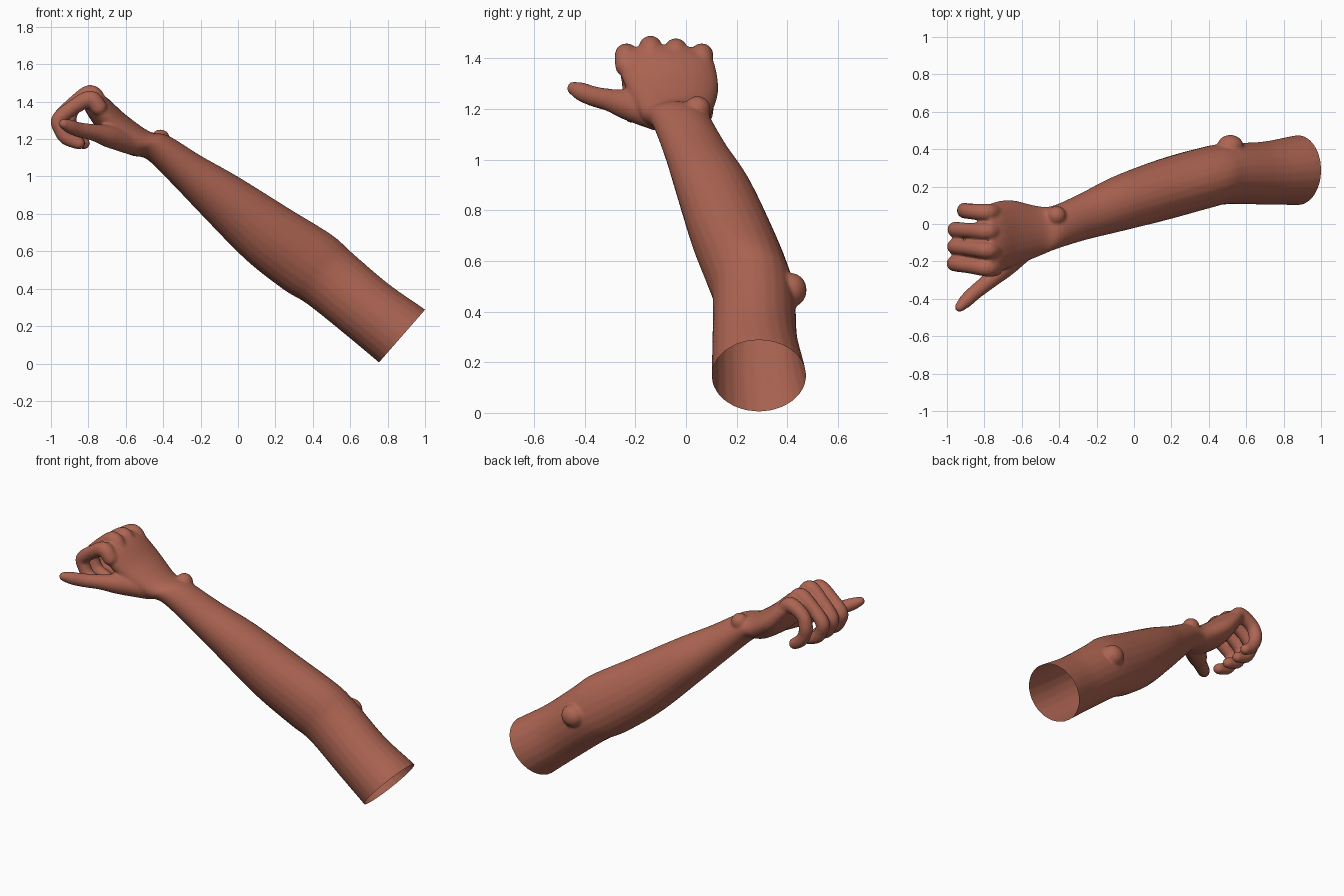
import bpy, bmesh, math
from mathutils import Vector

if "Cube" in bpy.data.objects:
    bpy.data.objects.remove(bpy.data.objects["Cube"])

bm = bmesh.new()


def smooth_rows(rows, steps=5):
    """Catmull-Rom interpolation of rows (x, y, z, radius_u, radius_v)."""
    out = []
    for i in range(len(rows) - 1):
        p = [rows[max(0, min(len(rows) - 1, i + k))] for k in (-1, 0, 1, 2)]
        for s in range(steps):
            t = s / steps
            out.append([0.5 * (2 * b + (c - a) * t + (2 * a - 5 * b + 4 * c - d) * t * t
                               + (3 * b - a - 3 * c + d) * t ** 3) for a, b, c, d in zip(*p)])
    return out + [list(rows[-1])]


def loft(rows, frame=None, ref=Vector((0, 1, 0)), sides=24):
    """Closed tube through the rows, with a fixed frame or one following the path."""
    rows = smooth_rows(rows)
    rings = []
    for i, (x, y, z, ru, rv) in enumerate(rows):
        if frame:
            u, v = frame
        else:
            t = (Vector(rows[min(i + 1, len(rows) - 1)][:3]) - Vector(rows[max(i - 1, 0)][:3])).normalized()
            v = (ref - t * ref.dot(t)).normalized()
            u = v.cross(t)
        rings.append([bm.verts.new(Vector((x, y, z)) + u * ru * math.cos(a) + v * rv * math.sin(a))
                      for a in (2 * math.pi * k / sides for k in range(sides))])
    for r0, r1 in zip(rings, rings[1:]):
        for k in range(sides):
            n = (k + 1) % sides
            bm.faces.new((r0[k], r0[n], r1[n], r1[k]))
    bm.faces.new(rings[0][::-1])
    bm.faces.new(rings[-1])


def ball(c, r, scale=(1, 1, 1)):
    vs = bmesh.ops.create_icosphere(bm, subdivisions=3, radius=r)["verts"]
    bmesh.ops.scale(bm, vec=scale, verts=vs)
    bmesh.ops.translate(bm, vec=c, verts=vs)


def digit(pts, ref):
    loft([(x, y, z, r, r) for x, y, z, r in pts], ref=ref)
    for p in (pts[0], pts[-1]):
        ball(p[:3], p[3])


# Upper arm, forearm, wrist and palm in one loft
axis = Vector((-0.753, 0, 0.658))
up = Vector((0.658, 0, 0.753))
side = Vector((0, 1, 0))
loft([
    (0.94, 0.288, 0.092, 0.188, 0.187), (0.877, 0.288, 0.147, 0.188, 0.187),
    (0.69, 0.272, 0.29, 0.178, 0.168), (0.49, 0.268, 0.455, 0.182, 0.163),
    (0.375, 0.245, 0.54, 0.195, 0.165), (0.16, 0.185, 0.69, 0.180, 0.165),
    (-0.09, 0.107, 0.89, 0.142, 0.150), (-0.27, 0.040, 1.03, 0.108, 0.127),
    (-0.43, -0.020, 1.155, 0.085, 0.118), (-0.525, -0.040, 1.178, 0.082, 0.138),
    (-0.655, -0.050, 1.268, 0.083, 0.178), (-0.745, -0.075, 1.365, 0.072, 0.192),
    (-0.795, -0.085, 1.418, 0.052, 0.175)], frame=(up, side))

# Elbow point and wrist bone
ball((0.515, 0.415, 0.485), 0.062, (1.15, 1, 1.1))
ball((-0.415, 0.045, 1.2), 0.052)

# Curled fingers: (knuckle y, bent y, knuckle top shift, length shift)
for ky, y, dz, dx in ((-0.235, -0.212, -0.03, -0.002), (-0.140, -0.121, 0.0, 0.0),
                      (-0.040, -0.030, -0.01, 0.002), (0.062, 0.072, -0.03, 0.05)):
    digit([(-0.745, ky, 1.40 + dz, 0.045), (-0.79, ky, 1.445 + dz, 0.046),
           (-0.88, (ky + y) / 2, 1.385 + dz / 2, 0.041), (-0.955 + dx, y, 1.305, 0.042),
           (-0.945 + dx, y, 1.25, 0.039), (-0.915 + dx, y, 1.205, 0.038),
           (-0.85 + dx / 2, y, 1.178, 0.034)], side)

# Thumb and its fleshy base
digit([(-0.56, -0.11, 1.175, 0.062), (-0.69, -0.225, 1.215, 0.060), (-0.77, -0.30, 1.235, 0.045),
       (-0.85, -0.365, 1.25, 0.040), (-0.90, -0.412, 1.268, 0.037), (-0.932, -0.444, 1.282, 0.027)],
      Vector((0, 0, 1)))

# Fuse the parts into one skin and soften the joins
bmesh.ops.recalc_face_normals(bm, faces=bm.faces)
mesh = bpy.data.meshes.new("arm")
bm.to_mesh(mesh)
bm.free()
arm = bpy.data.objects.new("arm", mesh)
bpy.context.collection.objects.link(arm)
bpy.context.view_layer.objects.active = arm
arm.select_set(True)
remesh = arm.modifiers.new("fuse", "REMESH")
remesh.mode = "VOXEL"
remesh.voxel_size = 0.008
soft = arm.modifiers.new("soften", "SMOOTH")
soft.factor = 0.5
soft.iterations = 8
for m in ("fuse", "soften"):
    bpy.ops.object.modifier_apply(modifier=m)

# Cut the shoulder end open
bm = bmesh.new()
bm.from_mesh(mesh)
bmesh.ops.bisect_plane(bm, geom=bm.verts[:] + bm.edges[:] + bm.faces[:],
                       plane_co=(0.877, 0.288, 0.147), plane_no=-axis, clear_outer=True)
bm.to_mesh(mesh)
bm.free()
bpy.ops.object.shade_smooth_by_angle(angle=math.radians(60))

skin = bpy.data.materials.new("skin")
skin.diffuse_color = (0.42, 0.13, 0.085, 1)
skin.use_nodes = True
skin.node_tree.nodes["Principled BSDF"].inputs["Base Color"].default_value = skin.diffuse_color
mesh.materials.clear()
mesh.materials.append(skin)
